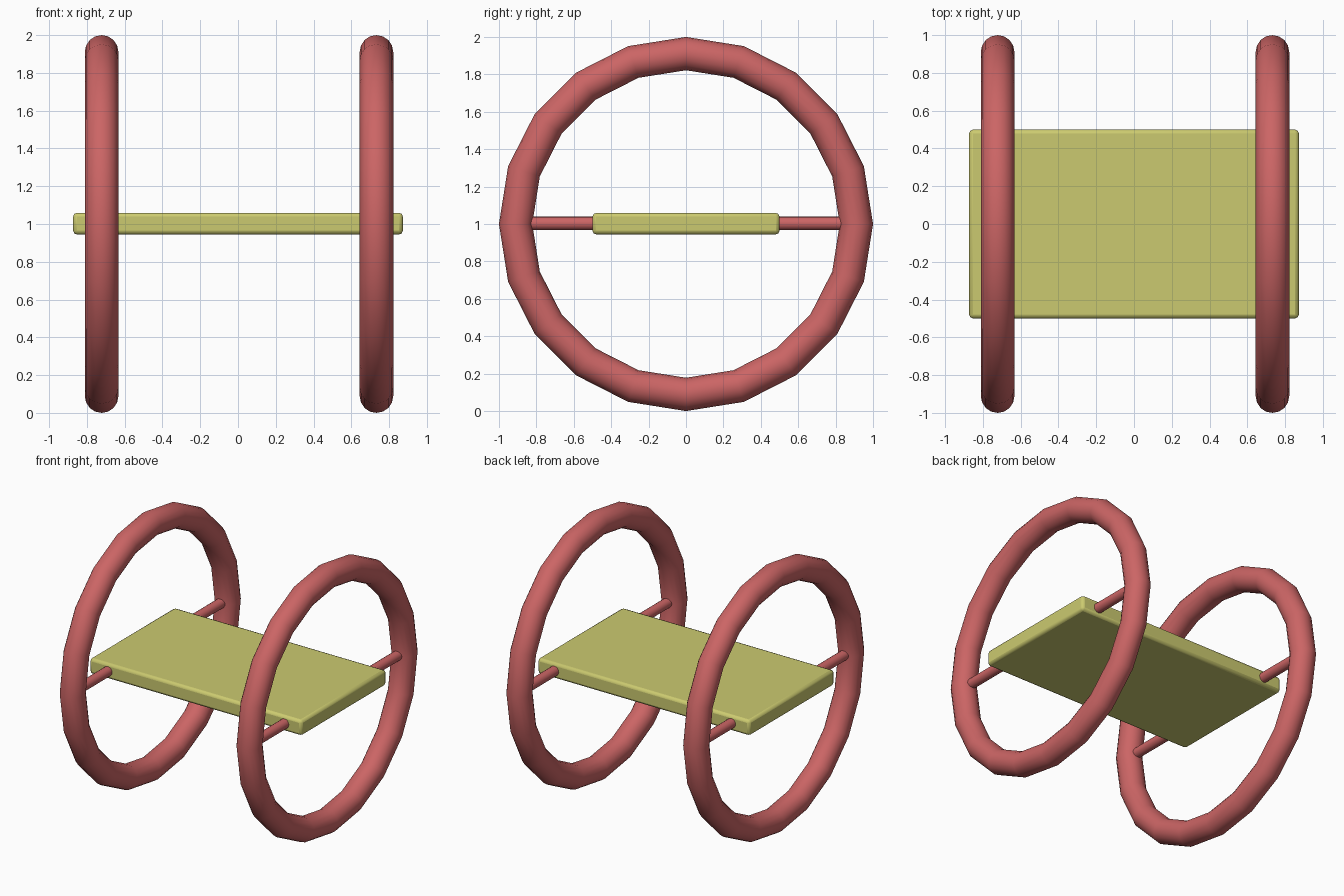
import bpy
from math import pi

if "Cube" in bpy.data.objects:
    bpy.data.objects.remove(bpy.data.objects["Cube"])


def material(name, color):
    m = bpy.data.materials.new(name)
    m.diffuse_color = color
    m.use_nodes = True
    m.node_tree.nodes["Principled BSDF"].inputs["Base Color"].default_value = m.diffuse_color
    return m


red = material("red", (0.60, 0.13, 0.13, 1))
yellow = material("yellow", (0.60, 0.59, 0.16, 1))


def finish(name, mat, angle):
    ob = bpy.context.object
    ob.name = name
    ob.data.materials.append(mat)
    bpy.ops.object.shade_smooth_by_angle(angle=angle)
    return ob


# Flat board with softened edges
bpy.ops.mesh.primitive_cube_add(size=1, location=(0, 0, 1.002))
board = bpy.context.object
board.scale = (1.745, 1.0, 0.115)
bpy.ops.object.transform_apply(location=False, rotation=False, scale=True)
bevel = board.modifiers.new("soft_edges", 'BEVEL')
bevel.width = 0.02
bevel.segments = 2
finish("board", yellow, pi / 6)

# Wheel rings, each with an axle rod running across under the board's ends
for side, x in (("left", -0.722), ("right", 0.733)):
    bpy.ops.mesh.primitive_torus_add(
        major_segments=20, minor_segments=16, major_radius=0.911,
        minor_radius=0.089, location=(x, 0, 1), rotation=(0, pi / 2, 0))
    finish(side + "_ring", red, pi / 4)

    bpy.ops.mesh.primitive_cylinder_add(
        vertices=16, radius=0.036, depth=1.76,
        location=(x, 0, 1.003), rotation=(pi / 2, 0, 0))
    finish(side + "_rod", red, pi / 4)
